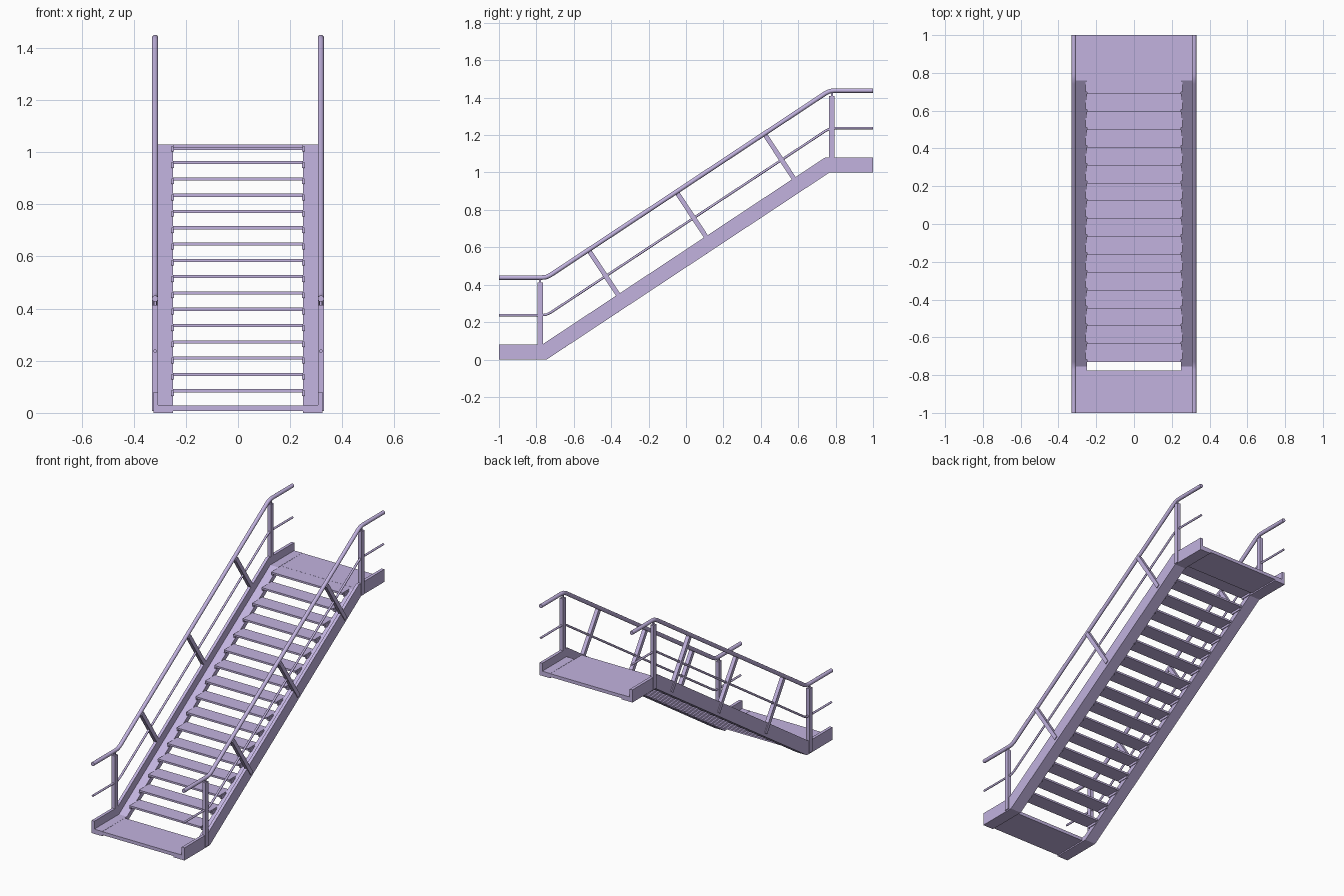
import bpy, bmesh, math
from mathutils import Vector

if "Cube" in bpy.data.objects:
    bpy.data.objects.remove(bpy.data.objects["Cube"])

SLOPE = 0.661
ANG = math.atan(SLOPE)
ALONG = Vector((0, math.cos(ANG), math.sin(ANG)))
PERP = Vector((0, -math.sin(ANG), math.cos(ANG)))
Y0 = -0.745                      # foot of the slope
Y1 = Y0 + 1 / SLOPE              # head of the slope

mat = bpy.data.materials.new("pale lilac paint")
mat.diffuse_color = (0.54, 0.45, 0.74, 1)
mat.use_nodes = True
mat.node_tree.nodes["Principled BSDF"].inputs["Base Color"].default_value = mat.diffuse_color


def finish(name, bm, mirror=False, smooth=False):
    bmesh.ops.recalc_face_normals(bm, faces=bm.faces)
    me = bpy.data.meshes.new(name)
    bm.to_mesh(me)
    bm.free()
    me.materials.append(mat)
    ob = bpy.data.objects.new(name, me)
    bpy.context.collection.objects.link(ob)
    if mirror:
        ob.modifiers.new("mirror", 'MIRROR').use_axis[0] = True
    if smooth:
        bpy.ops.object.select_all(action='DESELECT')
        ob.select_set(True)
        bpy.context.view_layer.objects.active = ob
        bpy.ops.object.shade_smooth_by_angle(angle=math.radians(40))
    return ob


def sweep(name, section, path, smooth=False):
    """Sweep an (x, height) section along a (y, z) path with mitred bends."""
    bm = bmesh.new()
    pts = [Vector(p) for p in path]
    rings = []
    for i, p in enumerate(pts):
        a = (p - pts[i - 1]).normalized() if i else (pts[1] - p).normalized()
        b = (pts[i + 1] - p).normalized() if i < len(pts) - 1 else a
        t = (a + b).normalized()
        n = Vector((-t.y, t.x)) / t.dot(a)
        rings.append([bm.verts.new((x, p.x + n.x * h, p.y + n.y * h)) for x, h in section])
    k = len(section)
    for r, s in zip(rings, rings[1:]):
        for j in range(k):
            bm.faces.new((r[j], r[(j + 1) % k], s[(j + 1) % k], s[j]))
    bm.faces.new(rings[0])
    bm.faces.new(rings[-1])
    return finish(name, bm, True, smooth)


def box(name, lo, hi, mirror=False):
    bm = bmesh.new()
    bmesh.ops.create_cube(bm, size=1)
    for v in bm.verts:
        v.co = Vector([lo[i] + (v.co[i] + 0.5) * (hi[i] - lo[i]) for i in range(3)])
    return finish(name, bm, mirror)


def bar(name, base, direction, side, x0, x1, width, length):
    """Rectangular bar lying in the side plane, mirrored to both sides."""
    bm = bmesh.new()
    bmesh.ops.create_cube(bm, size=1)
    for v in bm.verts:
        c = v.co.copy()
        v.co = base + direction * ((c.z + 0.5) * length) + side * (c.y * width)
        v.co.x = x0 + (c.x + 0.5) * (x1 - x0)
    return finish(name, bm, True)


# Stringers: upright outer wall with a low inner ledge
sweep("stringer",
      [(0.25, 0), (0.325, 0), (0.325, 0.08), (0.306, 0.08), (0.306, 0.03), (0.25, 0.03)],
      [(-1, 0), (Y0, 0), (Y1, 1), (1, 1)])


# Handrail and middle rail with softened bends
def rail(name, z, r, sides):
    c = 0.025
    path = [(-1, z), (Y0 - c, z), (Y0 - c * 0.1, z + c * 0.12),
            (Y0 + c * ALONG.y, z + c * ALONG.z),
            (Y1 - c * ALONG.y, z + 1 - c * ALONG.z),
            (Y1 + c * 0.1, z + 1 - c * 0.12), (Y1 + c, z + 1), (1, z + 1)]
    sec = [(0.318 + r * math.cos(2 * math.pi * i / sides),
            r * math.sin(2 * math.pi * i / sides)) for i in range(sides)]
    sweep(name, sec, path, True)


rail("handrail", 0.438, 0.012, 16)
rail("middle_rail", 0.237, 0.0065, 12)

# Upright posts at both landings, with thin pins carrying the handrail
UP, FWD = Vector((0, 0, 1)), Vector((0, 1, 0))
for label, y, z in (("lower", -0.78, 0.008), ("upper", 0.78, 1.003)):
    b = Vector((0, y, z))
    bar(label + "_post", b, UP, FWD, 0.306, 0.33, 0.029, 0.405)
    bar(label + "_post_pin", b + UP * 0.4, UP, FWD, 0.313, 0.323, 0.01, 0.03)

# Leaning posts square to the slope
for i in range(3):
    y = -0.33 + 0.47 * i
    foot = Vector((0, y, (y - Y0) * SLOPE + 0.022))
    bar("slope_post_%d" % (i + 1), foot, PERP, ALONG, 0.306, 0.33, 0.025, 0.335)
    bar("slope_post_pin_%d" % (i + 1), foot + PERP * 0.33, PERP, ALONG, 0.313, 0.323, 0.01, 0.02)

# Treads with end brackets resting on the stringers
for k in range(1, 17):
    front = -0.73 + 0.0945 * (k - 1)
    top = 0.0285 + 0.0625 * k
    box("tread_%d" % k, (-0.25, front, top - 0.012), (0.25, front + 0.1, top))
    box("tread_bracket_%d" % k, (0.245, front + 0.012, top - 0.026),
        (0.256, front + 0.085, top - 0.004), True)

# Landing plates
box("lower_landing", (-0.252, -1, 0.008), (0.252, -0.775, 0.029))
box("upper_landing", (-0.252, 0.785, 1.008), (0.252, 1, 1.029))
